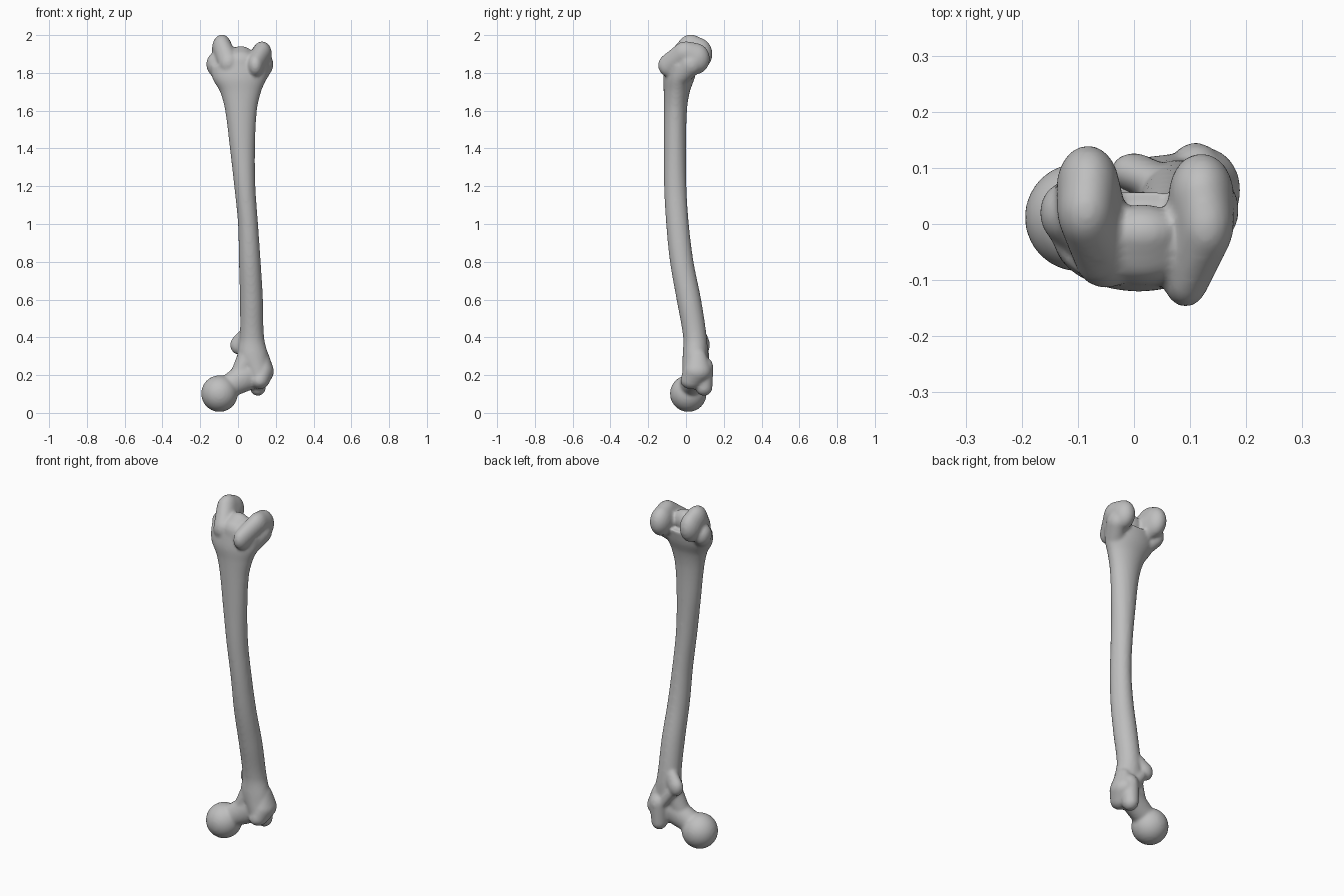
import bpy, bmesh, math
from mathutils import Vector

cube = bpy.data.objects.get("Cube")
if cube:
    bpy.data.objects.remove(cube, do_unlink=True)

# One bone-grey material
grey = bpy.data.materials.new("bone_grey")
grey.use_nodes = True
COLOR = (0.52, 0.52, 0.52, 1)
grey.diffuse_color = COLOR
grey.node_tree.nodes["Principled BSDF"].inputs["Base Color"].default_value = COLOR


def make_object(name, bm):
    bmesh.ops.recalc_face_normals(bm, faces=bm.faces)
    mesh = bpy.data.meshes.new(name)
    bm.to_mesh(mesh)
    bm.free()
    obj = bpy.data.objects.new(name, mesh)
    bpy.context.collection.objects.link(obj)
    mesh.materials.append(grey)
    return obj


def lobe(name, *balls):
    """Convex skin stretched over ellipsoids given as (centre, radii)."""
    bm = bmesh.new()
    for centre, radii in balls:
        made = bmesh.ops.create_uvsphere(bm, u_segments=32, v_segments=20, radius=1)
        for v in made["verts"]:
            v.co = Vector(c + r * p for c, r, p in zip(centre, radii, v.co))
    if len(balls) > 1:
        hull = bmesh.ops.convex_hull(bm, input=bm.verts)
        inside = [g for g in hull["geom_interior"] if isinstance(g, bmesh.types.BMVert)]
        bmesh.ops.delete(bm, geom=inside, context="VERTS")
    return make_object(name, bm)


def shaft(name, sections, sides=36, steps=6):
    """Loft of ellipses through (z, x_min, x_max, y_min, y_max) sections."""
    rows = []
    for i in range(len(sections) - 1):
        a, b, c, d = (Vector(sections[min(max(i + k, 0), len(sections) - 1)])
                      for k in (-1, 0, 1, 2))
        for s in range(steps):
            t = s / steps
            m0 = (c - a) * (c[0] - b[0]) / (c[0] - a[0])
            m1 = (d - b) * (c[0] - b[0]) / (d[0] - b[0])
            rows.append(b * (2*t**3 - 3*t*t + 1) + m0 * (t**3 - 2*t*t + t)
                        + c * (3*t*t - 2*t**3) + m1 * (t**3 - t*t))
    rows.append(Vector(sections[-1]))
    bm = bmesh.new()
    rings = []
    for z, x0, x1, y0, y1 in rows:
        rings.append([bm.verts.new(((x0 + x1) / 2 + (x1 - x0) / 2 * math.cos(a),
                                    (y0 + y1) / 2 + (y1 - y0) / 2 * math.sin(a), z))
                      for a in (math.tau * k / sides for k in range(sides))])
    for lo, hi in zip(rings, rings[1:]):
        for k in range(sides):
            n = (k + 1) % sides
            bm.faces.new((lo[k], lo[n], hi[n], hi[k]))
    bm.faces.new(rings[0])
    bm.faces.new(rings[-1])
    return make_object(name, bm)


# Bowed shaft, flaring at both ends
parts = [shaft("thigh_bone", [
    (0.20, 0.05, 0.17, -0.02, 0.11),
    (0.30, 0.00, 0.16, -0.018, 0.115),
    (0.40, 0.01, 0.138, -0.015, 0.11),
    (0.60, 0.01, 0.132, -0.05, 0.08),
    (0.80, 0.005, 0.12, -0.085, 0.04),
    (1.00, 0.00, 0.106, -0.105, 0.015),
    (1.20, -0.02, 0.092, -0.116, 0.002),
    (1.40, -0.043, 0.09, -0.118, 0.00),
    (1.60, -0.068, 0.10, -0.118, 0.005),
    (1.70, -0.095, 0.122, -0.118, 0.02),
    (1.77, -0.135, 0.15, -0.12, 0.045),
    (1.84, -0.145, 0.165, -0.11, 0.06)])]

# Ball head and neck
parts.append(lobe("ball_head", ((-0.098, 0.012, 0.102), (0.097, 0.097, 0.097))))
parts.append(lobe("neck",
    ((-0.06, 0.02, 0.135), (0.06, 0.06, 0.06)),
    ((0.07, 0.045, 0.21), (0.06, 0.055, 0.085))))
parts.append(lobe("neck_root",
    ((0.01, 0.035, 0.20), (0.05, 0.048, 0.06)),
    ((0.06, 0.05, 0.33), (0.05, 0.055, 0.06))))

# Large outer knob, with its hooked tip
parts.append(lobe("large_knob",
    ((0.13, 0.06, 0.22), (0.06, 0.075, 0.06)),
    ((0.115, 0.03, 0.17), (0.05, 0.06, 0.045)),
    ((0.13, 0.06, 0.29), (0.035, 0.05, 0.05))))
parts.append(lobe("large_knob_tip",
    ((0.105, 0.095, 0.135), (0.042, 0.045, 0.045)),
    ((0.11, 0.09, 0.24), (0.05, 0.055, 0.06))))

# Small rear knob with the ridge running to it
parts.append(lobe("small_knob",
    ((0.0, 0.092, 0.36), (0.042, 0.035, 0.05)),
    ((0.05, 0.07, 0.40), (0.035, 0.035, 0.07))))
parts.append(lobe("knob_ridge",
    ((0.01, 0.09, 0.35), (0.03, 0.028, 0.03)),
    ((0.10, 0.10, 0.23), (0.03, 0.03, 0.03))))

# Inner condyle: rear roller, front lip and side bump
parts.append(lobe("inner_condyle",
    ((-0.082, 0.066, 1.90), (0.056, 0.074, 0.085)),
    ((-0.085, 0.025, 1.932), (0.052, 0.07, 0.071)),
    ((-0.05, -0.062, 1.85), (0.055, 0.052, 0.065))))
parts.append(lobe("inner_bump",
    ((-0.122, 0.02, 1.845), (0.046, 0.055, 0.06)),
    ((-0.08, -0.03, 1.80), (0.055, 0.05, 0.06))))

# Outer condyle: rear roller, front lip and side bump
parts.append(lobe("outer_condyle",
    ((0.12, 0.052, 1.875), (0.058, 0.074, 0.082)),
    ((0.128, 0.0, 1.905), (0.05, 0.07, 0.062)),
    ((0.092, -0.092, 1.84), (0.042, 0.056, 0.06))))
parts.append(lobe("outer_bump",
    ((0.14, 0.025, 1.845), (0.047, 0.06, 0.06)),
    ((0.10, -0.03, 1.79), (0.055, 0.055, 0.06))))

# Grooved bridge between the condyles
parts.append(lobe("condyle_bridge",
    ((0.015, -0.055, 1.85), (0.085, 0.054, 0.07)),
    ((0.015, -0.015, 1.88), (0.07, 0.05, 0.062))))

# Fuse the parts into one soft surface
bpy.ops.object.select_all(action="DESELECT")
for p in parts:
    p.select_set(True)
bone = parts[0]
bpy.context.view_layer.objects.active = bone
bpy.ops.object.join()
remesh = bone.modifiers.new("fuse", "REMESH")
remesh.mode = "VOXEL"
remesh.voxel_size = 0.008
remesh.use_smooth_shade = True
soften = bone.modifiers.new("soften", "SMOOTH")
soften.factor = 0.5
soften.iterations = 8
bpy.ops.object.shade_smooth()
